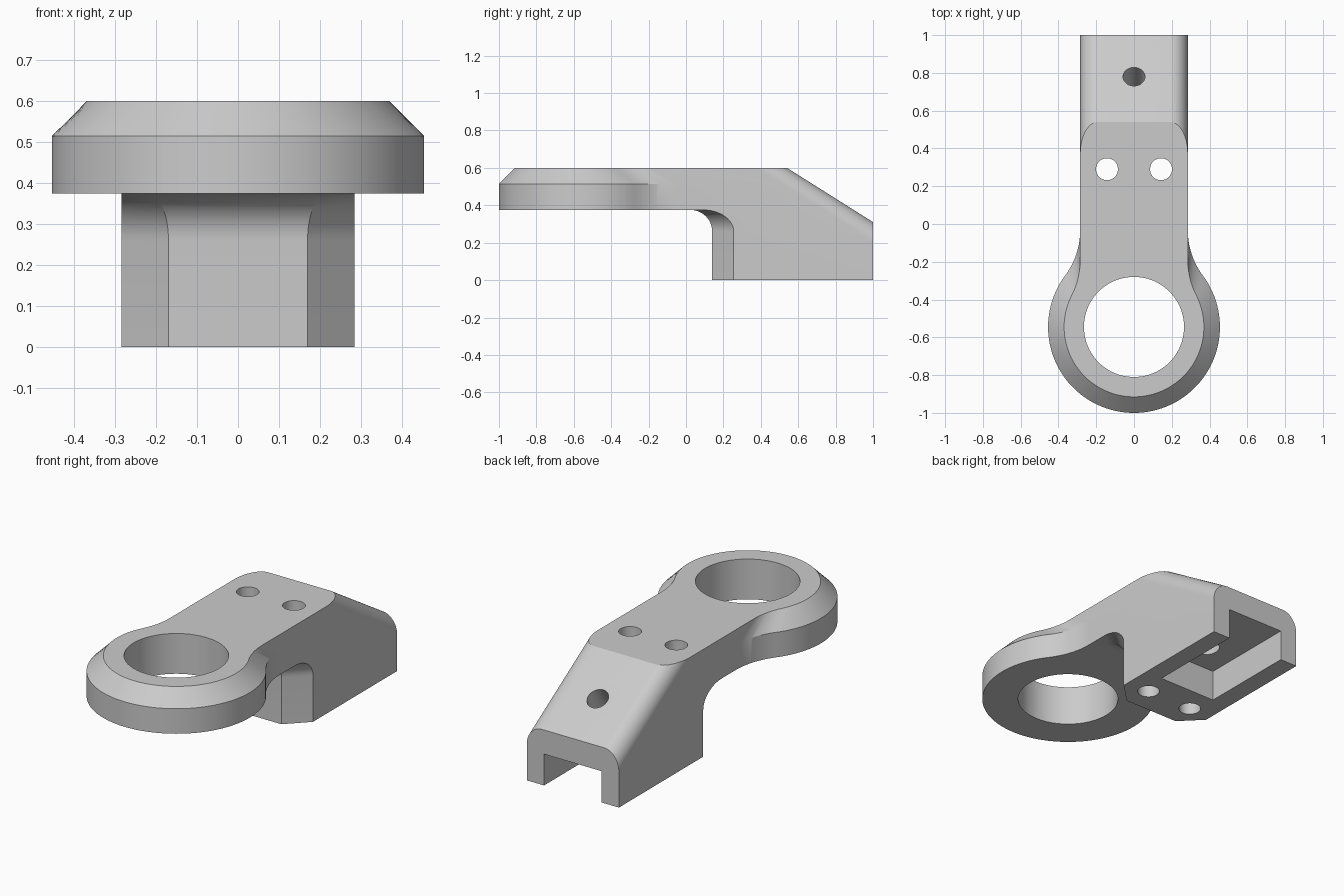
import bpy, bmesh
from math import sin, cos, tan, pi, atan2, sqrt
from mathutils import Vector

cube = bpy.data.objects.get("Cube")
if cube:
    bpy.data.objects.remove(cube, do_unlink=True)

grey = bpy.data.materials.new("plain_grey")
grey.use_nodes = True
grey.diffuse_color = (0.6, 0.6, 0.6, 1)
grey.node_tree.nodes["Principled BSDF"].inputs["Base Color"].default_value = (0.6, 0.6, 0.6, 1)

W = 0.285            # half width of the arm
RING_Y = -0.545      # ring centre
TOP, UNDER = 0.6, 0.375


def loft(name, rings):
    """Closed solid through rings that have equal point counts."""
    bm = bmesh.new()
    loops = [[bm.verts.new(p) for p in ring] for ring in rings]
    n = len(loops[0])
    for a, b in zip(loops, loops[1:]):
        for i in range(n):
            j = (i + 1) % n
            bm.faces.new((a[i], a[j], b[j], b[i]))
    bm.faces.new(loops[0][::-1])
    bm.faces.new(loops[-1])
    bmesh.ops.recalc_face_normals(bm, faces=bm.faces)
    mesh = bpy.data.meshes.new(name)
    bm.to_mesh(mesh)
    bm.free()
    mesh.materials.append(grey)
    ob = bpy.data.objects.new(name, mesh)
    bpy.context.collection.objects.link(ob)
    return ob


def mirrored(half):
    """Complete an outline from its +x half."""
    return half + [(-x, y) for x, y in reversed(half) if x > 1e-6]


def flat(outline, z):
    return [(x, y, z) for x, y in outline]


def combine(target, other, operation):
    mod = target.modifiers.new(operation, "BOOLEAN")
    mod.operation, mod.object, mod.solver = operation, other, "EXACT"
    bpy.context.view_layer.objects.active = target
    bpy.ops.object.modifier_apply(modifier=mod.name)
    bpy.data.objects.remove(other, do_unlink=True)


def arm_outline(r, blend=0.4):
    """Ring of radius r, blended by concave arcs into the straight arm."""
    cx = W + blend
    dy = sqrt((r + blend) ** 2 - cx ** 2)
    a = atan2(dy, cx)
    half = []
    for i in range(41):
        t = -pi / 2 + (a + pi / 2) * i / 40
        half.append((r * cos(t), RING_Y + r * sin(t)))
    for i in range(1, 17):
        t = pi + a * (1 - i / 16)
        half.append((cx + blend * cos(t), RING_Y + dy + blend * sin(t)))
    half.append((W, 1))
    half[0] = (0, RING_Y - r)
    return mirrored(half)


def leg_outline(d):
    """Leg with cut front corners, grown forward by d."""
    return mirrored([(0.17 + d * tan(pi / 8), 0.14 - d), (W, 0.255 - d * sqrt(2)), (W, 1)])


def cylinder(name, r, start, end, u, v, n=48):
    return loft(name, [[c + r * (cos(2 * pi * i / n) * u + sin(2 * pi * i / n) * v)
                        for i in range(n)] for c in (Vector(start), Vector(end))])


X, Y = Vector((1, 0, 0)), Vector((0, 1, 0))

# Arm plate with chamfered ring
body = loft("bracket_body", [flat(arm_outline(0.455), UNDER),
                             flat(arm_outline(0.455), 0.515),
                             flat(arm_outline(0.37), TOP)])

# Leg with a concave fillet up to the arm
FILLET = 0.115
layers = [flat(leg_outline(0), 0)]
for i in range(13):
    t = pi / 2 * i / 12
    layers.append(flat(leg_outline(FILLET * (1 - cos(t))), UNDER - FILLET * (1 - sin(t))))
layers.append(flat(leg_outline(FILLET), 0.45))
combine(body, loft("leg", layers), "UNION")

# Sloped rear top with rounded side edges
angle = atan2(0.29, 0.46)
down = Vector((0, cos(angle), -sin(angle)))
normal = Vector((0, sin(angle), cos(angle)))
origin = Vector((0, 0.54, TOP))
ROUND = 0.092
half = []
for i in range(13):
    t = pi / 2 * (1 - i / 12)
    half.append((W - ROUND + ROUND * cos(t), ROUND * (sin(t) - 1)))
half += [(0.5, -ROUND), (0.5, 0.6)]
combine(body, loft("slope_cutter", [[origin + x * X + v * normal + s * down
                                     for x, v in mirrored(half)] for s in (-0.6, 1)]), "DIFFERENCE")

# Channel under the rear, open at the back
channel = mirrored([(0.178, 0.44), (0.178, 1.1)])
combine(body, loft("channel_cutter", [flat(channel, -0.1), flat(channel, 0.175)]), "DIFFERENCE")

# Ring bore and two vertical bolt holes
for x, y, r, n in ((0, RING_Y, 0.265, 80), (0.143, 0.29, 0.058, 40), (-0.143, 0.29, 0.058, 40)):
    combine(body, cylinder("hole_cutter", r, (x, y, -0.1), (x, y, 0.8), X, Y, n), "DIFFERENCE")

# Hole square to the slope, reaching the channel
mid = origin + down * (0.24 / cos(angle))
combine(body, cylinder("slope_hole_cutter", 0.058, mid + normal * 0.2, mid - normal * 0.4, X, down),
        "DIFFERENCE")

# Smooth curved walls, sharp edges
bpy.ops.object.select_all(action="DESELECT")
body.select_set(True)
bpy.context.view_layer.objects.active = body
bpy.ops.object.shade_smooth_by_angle(angle=pi / 7)
